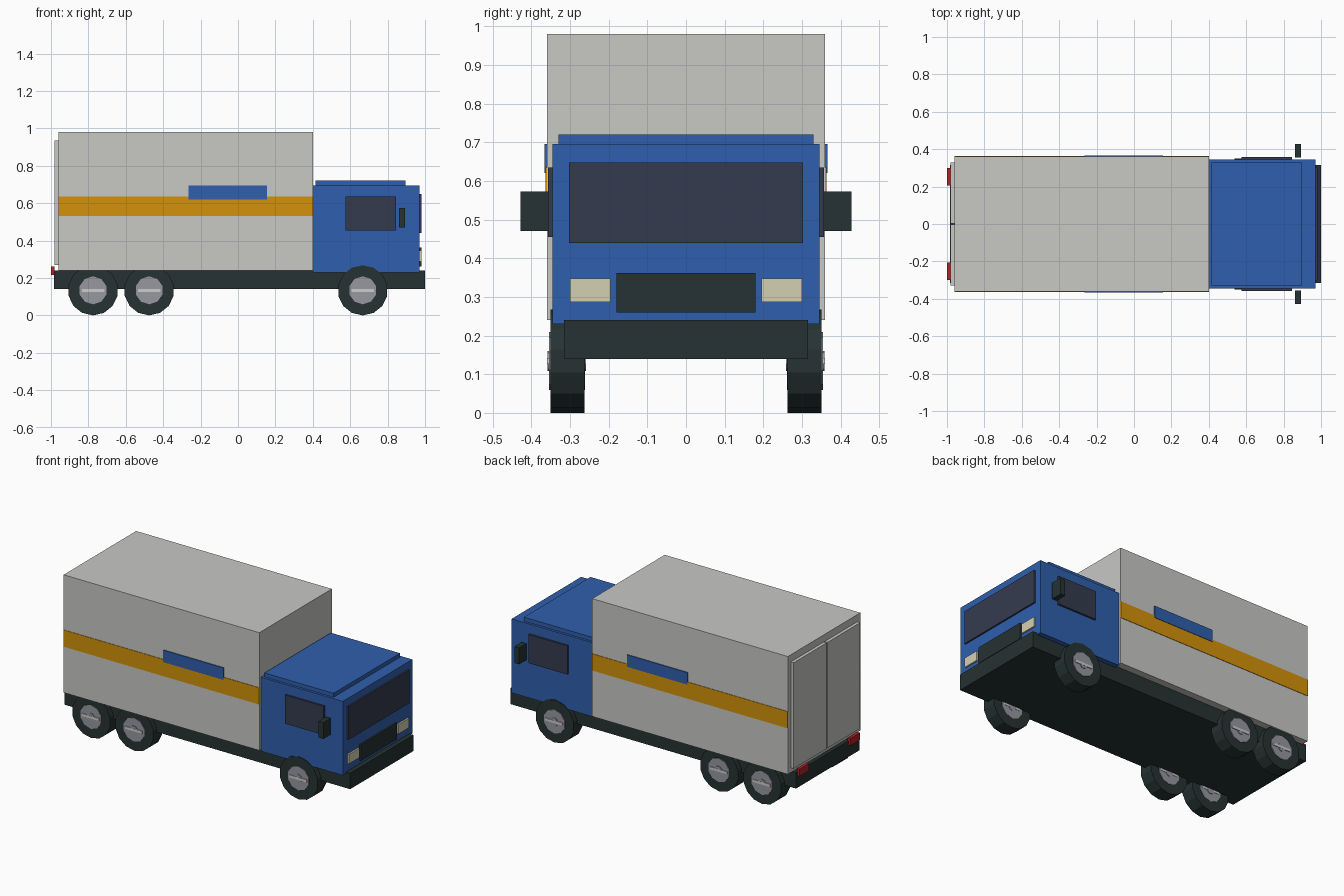
import bpy
import math
from mathutils import Matrix

cube = bpy.data.objects.get("Cube")
if cube:
    bpy.data.objects.remove(cube, do_unlink=True)


def material(name, *srgb):
    """Flat colour given as 0-255 display values, stored linear."""
    lin = [((c / 255 + 0.055) / 1.055) ** 2.4 for c in srgb]
    m = bpy.data.materials.new(name)
    m.use_nodes = True
    m.diffuse_color = (*lin, 1)
    bsdf = next(n for n in m.node_tree.nodes if n.type == "BSDF_PRINCIPLED")
    bsdf.inputs["Base Color"].default_value = (*lin, 1)
    return m


GREY = material("box grey", 200, 200, 197)
BLUE = material("cab blue", 47, 95, 173)
ORANGE = material("stripe orange", 212, 146, 10)
DARK = material("dark trim", 38, 50, 50)
GLASS = material("dark glass", 52, 59, 78)
CREAM = material("lamp cream", 212, 208, 178)
RED = material("lamp red", 175, 35, 40)
RIM = material("rim grey", 150, 152, 160)
BRIGHT = material("bright metal", 205, 205, 207)


def box(name, mat, x, y, z):
    """Box from (min, max) ranges on each axis."""
    ranges = (x, y, z)
    bpy.ops.mesh.primitive_cube_add(size=1)
    ob = bpy.context.object
    ob.name = name
    size = [b - a for a, b in ranges]
    mid = [(a + b) / 2 for a, b in ranges]
    ob.data.transform(Matrix.Translation(mid) @ Matrix.Diagonal((*size, 1)))
    ob.data.materials.append(mat)
    return ob


def pair(name, mat, x, y, z):
    """The same box on both sides of the centre line."""
    box("left_" + name, mat, x, y, z)
    box("right_" + name, mat, x, (-y[1], -y[0]), z)


def disc(name, mat, x, z, radius, y, sides):
    """Cylinder lying along y, with a corner pointing down."""
    bpy.ops.mesh.primitive_cylinder_add(vertices=sides, radius=radius, depth=y[1] - y[0])
    ob = bpy.context.object
    ob.name = name
    turn = Matrix.Rotation(math.pi / 2, 4, "X")
    ob.data.transform(Matrix.Translation((x, sum(y) / 2, z)) @ turn)
    ob.data.materials.append(mat)


# Chassis and cargo box
box("chassis", DARK, (-0.985, 1.0), (-0.315, 0.315), (0.14, 0.24))
box("cargo_box", GREY, (-0.96, 0.4), (-0.36, 0.36), (0.24, 0.98))
pair("stripe", ORANGE, (-0.96, 0.4), (0.355, 0.363), (0.53, 0.635))
pair("sign_plate", BLUE, (-0.265, 0.155), (0.358, 0.366), (0.62, 0.695))
pair("rear_door", GREY, (-0.98, -0.955), (0.004, 0.33), (0.27, 0.935))
pair("tail_lamp", RED, (-1.0, -0.98), (0.205, 0.3), (0.215, 0.26))

# Cab
box("cab", BLUE, (0.4, 0.97), (-0.345, 0.345), (0.23, 0.695))
box("cab_roof", BLUE, (0.415, 0.895), (-0.33, 0.33), (0.69, 0.72))
box("windscreen", GLASS, (0.965, 0.98), (-0.302, 0.302), (0.44, 0.648))
box("grille", DARK, (0.965, 0.98), (-0.18, 0.18), (0.26, 0.362))
pair("headlamp", CREAM, (0.965, 0.98), (0.195, 0.3), (0.287, 0.347))
pair("side_window", GLASS, (0.575, 0.845), (0.34, 0.357), (0.455, 0.635))
pair("mirror", DARK, (0.86, 0.893), (0.355, 0.428), (0.47, 0.573))

# Wheels: tyre, rim, hub cap and a bright bar across the rim
R = 0.134
for axle, x in (("rear", -0.775), ("middle", -0.475), ("front", 0.667)):
    for side, s in (("left", 1), ("right", -1)):
        def span(a, b):
            return tuple(sorted((s * a, s * b)))
        name = f"{axle}_{side}_"
        disc(name + "tyre", DARK, x, R, R, span(0.263, 0.35), 14)
        disc(name + "rim", RIM, x, R, 0.075, span(0.261, 0.354), 10)
        disc(name + "hub_cap", RIM, x, R, 0.026, span(0.258, 0.358), 10)
        box(name + "rim_bar", BRIGHT, (x - 0.06, x + 0.06), span(0.259, 0.359), (R - 0.008, R + 0.008))
